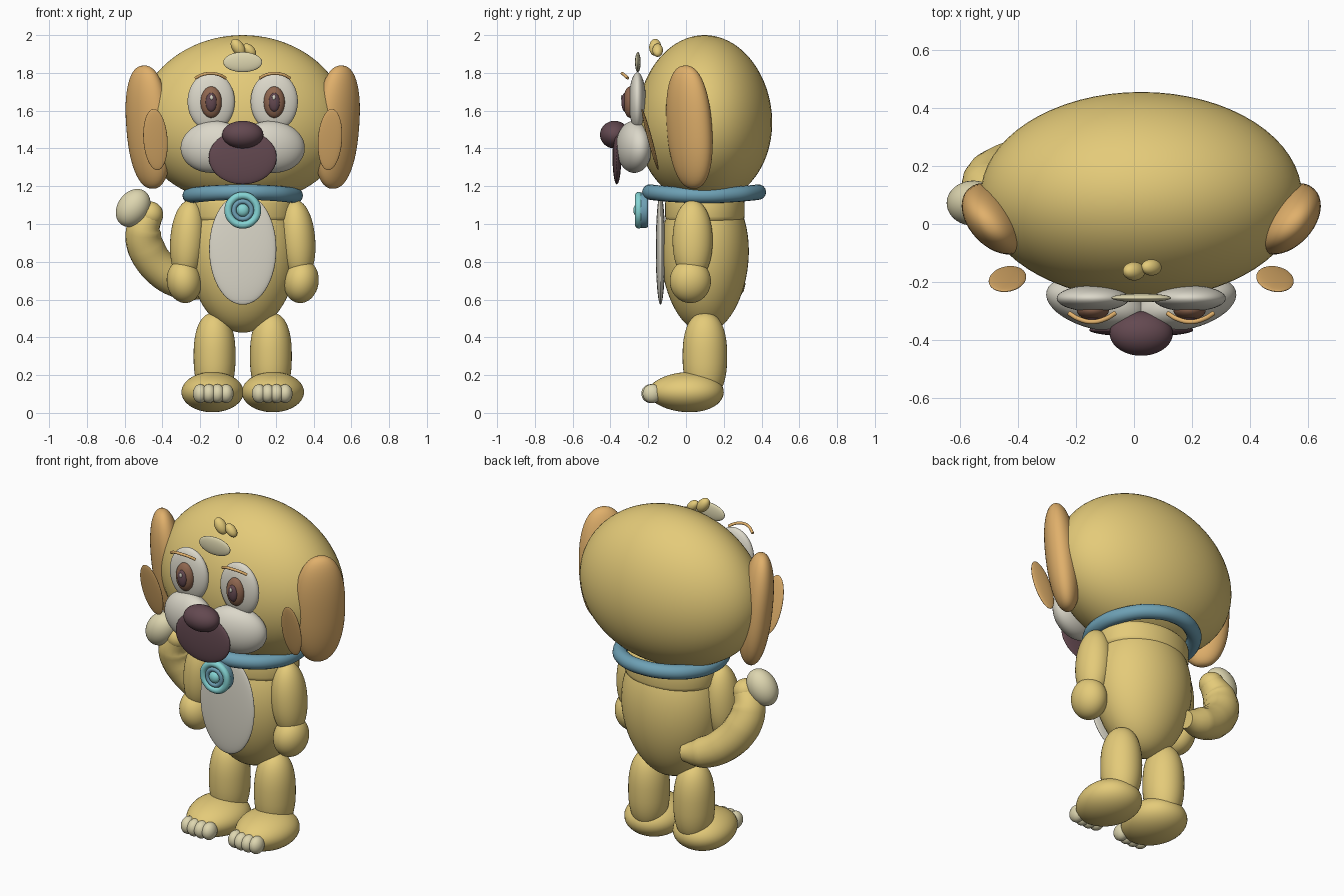
import bpy, bmesh, math
from mathutils import Vector, Euler

if "Cube" in bpy.data.objects:
    bpy.data.objects.remove(bpy.data.objects["Cube"])

CX = 0.025  # symmetry plane of the body


def mat(name, r, g, b):
    m = bpy.data.materials.new(name)
    lin = [(c / 12.92 if c <= 0.04045 else ((c + 0.055) / 1.055) ** 2.4) for c in (r, g, b)]
    m.diffuse_color = (*lin, 1)
    m.use_nodes = True
    m.node_tree.nodes["Principled BSDF"].inputs["Base Color"].default_value = m.diffuse_color
    return m


FUR = mat("golden fur", .895, .795, .475)
EAR = mat("orange tan", .88, .69, .42)
WHITE = mat("warm white", .86, .845, .79)
CREAM = mat("cream", .87, .84, .69)
DARK = mat("dark plum", .39, .285, .315)
IRIS = mat("brown iris", .56, .40, .31)
BLUE = mat("collar blue", .43, .63, .71)
AQUA = mat("aqua", .52, .83, .83)


def finish(bm, name, m):
    me = bpy.data.meshes.new(name)
    bmesh.ops.recalc_face_normals(bm, faces=bm.faces[:])
    bm.to_mesh(me)
    bm.free()
    me.materials.append(m)
    for p in me.polygons:
        p.use_smooth = True
    ob = bpy.data.objects.new(name, me)
    bpy.context.collection.objects.link(ob)
    return ob


def blob(name, m, c, r, rot=(0, 0, 0), power=2, taper=None, seg=40):
    """Ellipsoid; power > 2 makes it boxier along z, taper = (axis, amount) makes an egg."""
    bm = bmesh.new()
    bmesh.ops.create_uvsphere(bm, u_segments=seg, v_segments=seg * 2 // 3, radius=1)
    e = Euler([math.radians(a) for a in rot]).to_matrix()
    for v in bm.verts:
        p = v.co.copy()
        h = math.hypot(p.x, p.y)
        if power != 2 and h > 1e-5:
            k = h ** (2 / power) / h
            p = Vector((p.x * k, p.y * k, math.copysign(abs(p.z) ** (2 / power), p.z)))
        if taper:
            axis, amount = taper
            k = 1 + amount * p[axis]
            for i in range(3):
                if i != axis:
                    p[i] *= k
        v.co = e @ Vector((p.x * r[0], p.y * r[1], p.z * r[2])) + Vector(c)
    return finish(bm, name, m)


def pair(name, m, c, r, rot=(0, 0, 0), **kw):
    """Mirrored pair; c.x is the distance from the symmetry plane."""
    for s, side in ((-1, "left"), (1, "right")):
        blob(f"{side}_{name}", m, (CX + s * c[0], c[1], c[2]), r,
             (rot[0], s * rot[1], s * rot[2]), **kw)


def tube(name, m, pts, radii, closed=False, res=8):
    """Smooth round tube along a few points."""
    cu = bpy.data.curves.new(name, 'CURVE')
    cu.dimensions = '3D'
    cu.bevel_depth = 1
    cu.bevel_resolution = 6
    cu.use_fill_caps = not closed
    sp = cu.splines.new('BEZIER')
    sp.bezier_points.add(len(pts) - 1)
    sp.use_cyclic_u = closed
    sp.resolution_u = res
    for bp, p, r in zip(sp.bezier_points, pts, radii):
        bp.co, bp.radius = p, r
        bp.handle_left_type = bp.handle_right_type = 'AUTO'
    cu.materials.append(m)
    ob = bpy.data.objects.new(name, cu)
    bpy.context.collection.objects.link(ob)
    return ob


def drum(name, m, c, r, depth, scale=(1, 1), axis='Z', bevel=.012):
    """Cylinder with rounded rims."""
    bm = bmesh.new()
    bmesh.ops.create_cone(bm, cap_ends=True, segments=40, radius1=r, radius2=r, depth=depth)
    rim = [e for e in bm.edges if abs(e.verts[0].co.z - e.verts[1].co.z) < 1e-5]
    bmesh.ops.bevel(bm, geom=rim, offset=bevel, segments=3, affect='EDGES', profile=.5)
    for v in bm.verts:
        p = Vector((v.co.x * scale[0], v.co.y * scale[1], v.co.z))
        if axis == 'Y':
            p = Vector((p.x, -p.z, p.y))
        v.co = p + Vector(c)
    return finish(bm, name, m)


def ring(n, c, rx, ry, dip=0, flat=True):
    out = []
    for i in range(n):
        a = math.tau * i / n
        u, v = rx * math.cos(a), ry * math.sin(a)
        out.append((c[0] + u, c[1] + v, c[2] - dip * math.cos(2 * a)) if flat
                   else (c[0] + u, c[1], c[2] + v))
    return out


# Head and ears
blob("head", FUR, (CX, .098, 1.553), (.555, .358, .447), taper=(2, -.035), seg=64)
pair("ear", EAR, (.5, .018, 1.513), (.088, .142, .328), (0, 6, -43), power=2.3)
pair("inner_ear", EAR, (.462, -.19, 1.447), (.064, .012, .168), (15, 4, 0))

# Eyes and brows
pair("eye", WHITE, (.167, -.257, 1.648), (.125, .045, .155))
pair("iris", IRIS, (.167, -.296, 1.645), (.056, .036, .083))
pair("pupil", DARK, (.167, -.322, 1.645), (.03, .02, .05))
pair("eye_glint", WHITE, (.165, -.340, 1.67), (.009, .005, .013), seg=16)
for s, side in ((-1, "left"), (1, "right")):
    x = CX + s * .17
    tube(f"{side}_brow", EAR,
         [(x - .08, -.308, 1.772), (x - .045, -.328, 1.79), (x, -.338, 1.797),
          (x + .045, -.328, 1.79), (x + .08, -.308, 1.772)], [.008] * 5)

# Forehead spot and hair tuft
blob("forehead_spot", CREAM, (CX, -.255, 1.857), (.103, .015, .053))
blob("tuft_large", FUR, (0, -.163, 1.935), (.032, .032, .05), (0, -35, 0))
blob("tuft_small", FUR, (.06, -.15, 1.92), (.027, .028, .042), (0, -45, 0))

# Muzzle, mouth and nose
pair("cheek", WHITE, (.155, -.275, 1.408), (.178, .088, .137), (0, 5, 14))
blob("mouth", DARK, (CX, -.366, 1.352), (.18, .023, .142))
blob("nose", DARK, (CX, -.378, 1.473), (.109, .077, .073))

# Torso
blob("torso", FUR, (CX, .1, .825), (.29, .232, .4), taper=(2, .08), seg=48)
drum("shoulders", FUR, (CX, .1, 1.075), .275, .13, (1, .765), bevel=.03)
blob("belly_patch", WHITE, (CX, -.135, .867), (.178, .025, .294))

# Collar and tag
tube("collar", BLUE, ring(12, (CX, .096, 1.16), .278, .287, .009), [.041] * 12, closed=True)
drum("tag_disc", BLUE, (CX, -.228, 1.073), .094, .054, axis='Y')
tube("tag_rim", AQUA, ring(8, (CX, -.25, 1.073), .077, .077, flat=False), [.02] * 8, closed=True)
tube("tag_inner_ring", BLUE, ring(8, (CX, -.256, 1.073), .046, .046, flat=False), [.013] * 8, closed=True)
blob("tag_hub", AQUA, (CX, -.255, 1.073), (.034, .024, .034))

# Arms and hands
pair("arm", FUR, (.29, .035, .912), (.094, .106, .215), (0, -4, 0), power=2.1)
pair("hand", FUR, (.31, .023, .697), (.092, .109, .116), (0, 8, 0))

# Legs, feet and toes
pair("leg", FUR, (.149, .1, .30), (.111, .118, .23), power=2.4)
pair("foot", FUR, (.16, 0, .11), (.164, .2, .106), taper=(1, .1))
for i in range(4):
    t = (i - 1.5) * .046
    pair(f"toe_{i + 1}", CREAM, (.156 + t, -.19 + abs(t) * .15, .102), (.039, .05, .05), seg=20)

# Tail
path = [(-.16, .245, .655), (-.27, .23, .68), (-.39, .20, .745), (-.485, .155, .87),
        (-.50, .12, .97), (-.465, .10, 1.05)]
tube("tail", FUR, path, [.05, .086, .096, .099, .092, .068])
blob("tail_end", FUR, path[-1], (.069, .069, .069), seg=28)
blob("tail_tip", CREAM, (-.555, .072, 1.085), (.083, .078, .108), (0, 35, 0))
